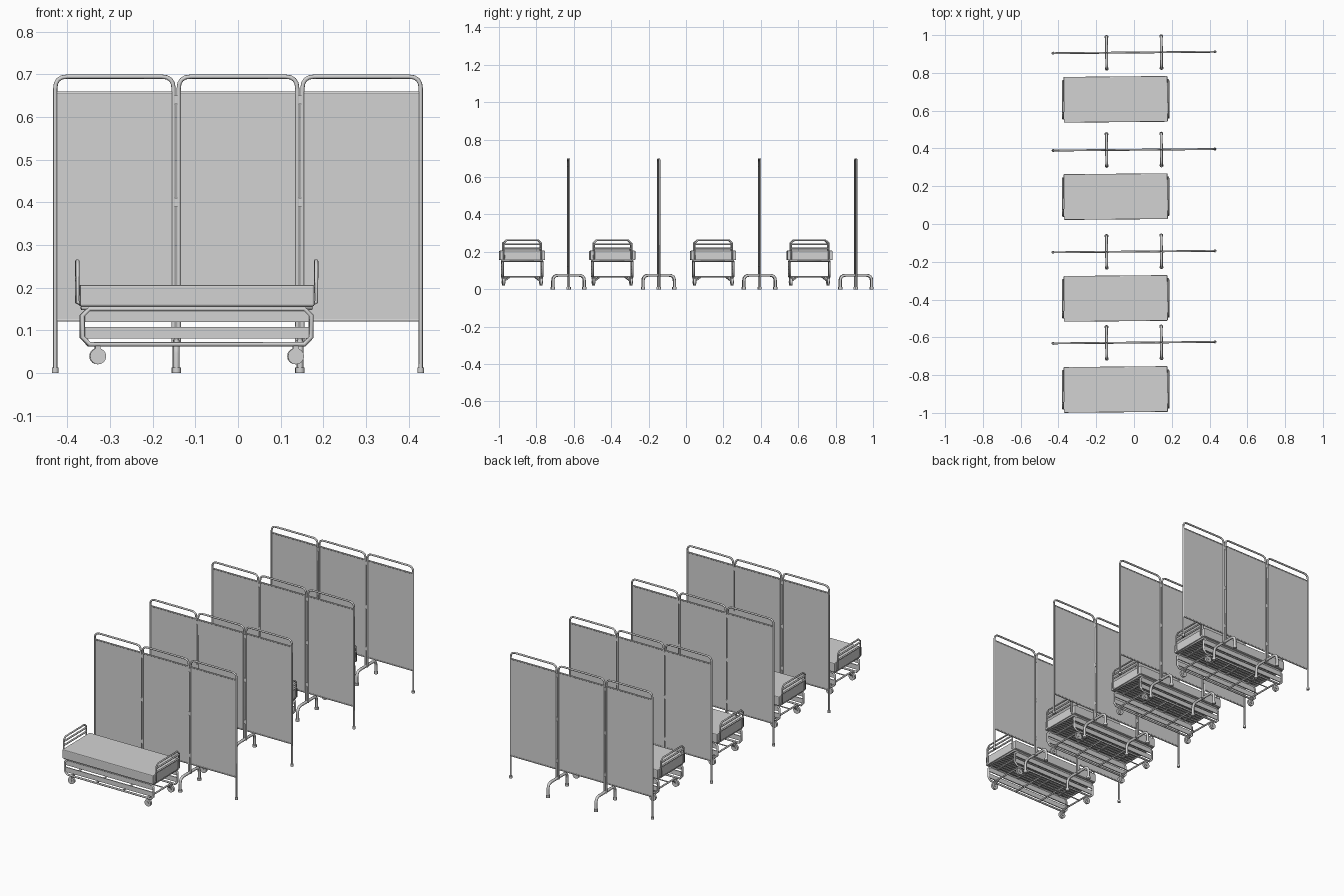
import bpy, bmesh, math
from mathutils import Vector, Matrix

if "Cube" in bpy.data.objects:
    bpy.data.objects.remove(bpy.data.objects["Cube"])

grey = bpy.data.materials.new("light_grey")
grey.diffuse_color = (0.65, 0.65, 0.65, 1)
grey.use_nodes = True
grey.node_tree.nodes["Principled BSDF"].inputs["Base Color"].default_value = grey.diffuse_color


def finish(name, mesh, group):
    mesh.materials.clear()
    mesh.materials.append(grey)
    ob = bpy.data.objects.new(name, mesh)
    bpy.context.scene.collection.objects.link(ob)
    group.append(ob)
    return ob


def rounded(points, radius, steps=4):
    """Round the inner corners of an open path."""
    pts = [Vector(p) for p in points]
    out = [pts[0]]
    for a, b, c in zip(pts, pts[1:], pts[2:]):
        p, q = b + (a - b).normalized() * radius, b + (c - b).normalized() * radius
        for i in range(steps + 1):
            t = i / steps
            out.append(p * (1 - t) ** 2 + b * 2 * t * (1 - t) + q * t * t)
    return out + [pts[-1]]


def tubes(name, paths, r, group, cyclic=False, res=2):
    """Round tubes swept along one or more paths."""
    cu = bpy.data.curves.new(name, 'CURVE')
    cu.dimensions = '3D'
    cu.bevel_depth, cu.bevel_resolution, cu.use_fill_caps = r, res, True
    for path in paths:
        sp = cu.splines.new('POLY')
        sp.points.add(len(path) - 1)
        for pt, co in zip(sp.points, path):
            pt.co = (*co, 1)
        sp.use_cyclic_u = cyclic
    tmp = bpy.data.objects.new(name + "_path", cu)
    bpy.context.scene.collection.objects.link(tmp)
    dg = bpy.context.evaluated_depsgraph_get()
    mesh = bpy.data.meshes.new_from_object(tmp.evaluated_get(dg))
    bpy.data.objects.remove(tmp)
    for p in mesh.polygons:
        p.use_smooth = len(p.vertices) == 4
    return finish(name, mesh, group)


def boxes(name, specs, group, bevel=0):
    """Boxes given as (centre, size)."""
    bm = bmesh.new()
    for c, s in specs:
        bmesh.ops.create_cube(bm, size=1, matrix=Matrix.Translation(c) @ Matrix.Diagonal((*s, 1)))
    if bevel:
        bmesh.ops.bevel(bm, geom=bm.edges[:], offset=bevel, segments=2, affect='EDGES', profile=0.5)
    mesh = bpy.data.meshes.new(name)
    bm.to_mesh(mesh)
    bm.free()
    return finish(name, mesh, group)


def cylinders(name, specs, group):
    """Cylinders along y or z given as (centre, radius, length, axis)."""
    bm = bmesh.new()
    for c, r, d, axis in specs:
        rot = Matrix.Rotation(math.pi / 2, 4, 'X') if axis == 'Y' else Matrix()
        bmesh.ops.create_cone(bm, cap_ends=True, segments=16, radius1=r, radius2=r, depth=d,
                              matrix=Matrix.Translation(c) @ rot)
    for f in bm.faces:
        f.smooth = len(f.verts) == 4
    for e in bm.edges:
        e.smooth = e.calc_face_angle(0) < 0.8
    mesh = bpy.data.meshes.new(name)
    bm.to_mesh(mesh)
    bm.free()
    return finish(name, mesh, group)


S = (-1, 1)

# ---------------- bed, centred on its own origin ----------------
bed = []
boxes("mattress", [((0, 0, 0.181), (0.55, 0.242, 0.05))], bed, 0.004)

# bed base: edge frame and slats
tubes("base_frame", [[(-0.268, -0.106, 0.152), (0.268, -0.106, 0.152),
                      (0.268, 0.106, 0.152), (-0.268, 0.106, 0.152)]], 0.005, bed, True)
boxes("slats", [((0, -0.09 + 0.02 * i, 0.153), (0.53, 0.009, 0.004)) for i in range(10)]
      + [((-0.21 + 0.14 * i, 0, 0.149), (0.010, 0.21, 0.005)) for i in range(4)], bed)

# chamfered side frames with two flat bands each
loop = [(0.252, 0.067), (0.268, 0.084), (0.268, 0.134), (0.252, 0.150)]
loop += [(-x, z) for x, z in reversed(loop)]
tubes("side_frames", [[(x, s * 0.106, z) for x, z in loop] for s in S], 0.0055, bed, True)
boxes("side_bands", [((0, s * 0.106, z), (0.526, 0.005, 0.026)) for s in S for z in (0.094, 0.132)], bed)

# lower frame
tubes("lower_crossbars", [[(x, -0.106, 0.067), (x, 0.106, 0.067)]
                          for x in (-0.232, -0.08, 0.08, 0.232)], 0.0045, bed)
tubes("lower_long_bars", [[(-0.232, y, 0.067), (0.232, y, 0.067)] for y in (-0.04, 0.04)], 0.003, bed)

# end boards: hoop plus two rails
hoops, rails = [], []
for s in S:
    side = [(0.25, 0.1, 0.152), (0.28, 0.1, 0.166), (0.28, 0.1, 0.247), (0.28, 0.084, 0.262)]
    hoops.append([(s * x, -y, z) for x, y, z in side] + [(s * x, y, z) for x, y, z in reversed(side)])
    rails += [[(s * 0.28, -0.1, z), (s * 0.28, 0.1, z)] for z in (0.240, 0.218)]
tubes("end_hoops", hoops, 0.0045, bed)
tubes("end_rails", rails, 0.0045, bed)

# castors with stems and braces
corners = [(sx * 0.232, sy * 0.1) for sx in S for sy in S]
cylinders("castor_wheels", [((x, y, 0.039), 0.019, 0.012, 'Y') for x, y in corners], bed)
cylinders("castor_hubs", [((x, y, 0.039), 0.007, 0.017, 'Y') for x, y in corners], bed)
boxes("castor_forks", [((x, y, 0.058), (0.012, 0.016, 0.012)) for x, y in corners], bed)
tubes("castor_braces", [[(x, y, 0.042), (x, y * 0.68, 0.066)] for x, y in corners], 0.004, bed)

# ---------------- folding screen, centred on its own origin ----------------
screen = []
panels = [(-0.4285, -0.151, 0, 0.07), (-0.139, 0.139, 0.07, 0.07), (0.151, 0.4285, 0.07, 0)]
tubes("screen_frames", [rounded([(a, 0, za), (a, 0, 0.6945), (b, 0, 0.6945), (b, 0, zb)], 0.028)
                        for a, b, za, zb in panels], 0.005, screen)
boxes("screen_cloths", [(((a + b) / 2, 0, 0.39), (b - a - 0.005, 0.004, 0.54))
                        for a, b, _, _ in panels], screen)
tubes("cloth_rods", [[(a, 0, z), (b, 0, z)] for a, b, _, _ in panels for z in (0.124, 0.656)],
      0.0035, screen)
boxes("hinges", [((s * 0.145, 0, z), (0.012, 0.008, 0.02)) for s in S for z in (0.17, 0.4, 0.64)], screen)

# arched floor stands under the two hinge lines, and foot caps
tubes("arched_stands", [rounded([(s * 0.145, -0.084, 0.004), (s * 0.145, -0.084, 0.075),
                                 (s * 0.145, 0.084, 0.075), (s * 0.145, 0.084, 0.004)], 0.03)
                        for s in S], 0.0075, screen)
cylinders("foot_caps", [((s * 0.145, t * 0.084, 0.006), 0.0105, 0.012, 'Z') for s in S for t in S]
          + [((s * 0.4285, 0, 0.006), 0.008, 0.012, 'Z') for s in S], screen)


# ---------------- repeat both along the ward ----------------
def repeat(group, x, ys):
    for k, y in enumerate(ys):
        for ob in group:
            o = ob if k == 0 else ob.copy()
            if k:
                bpy.context.scene.collection.objects.link(o)
            o.location = (x, y, 0)
            o.rotation_euler.z = 0.009


repeat(bed, -0.097, (-0.876, -0.394, 0.145, 0.66))
repeat(screen, 0, (-0.628, -0.146, 0.393, 0.908))
